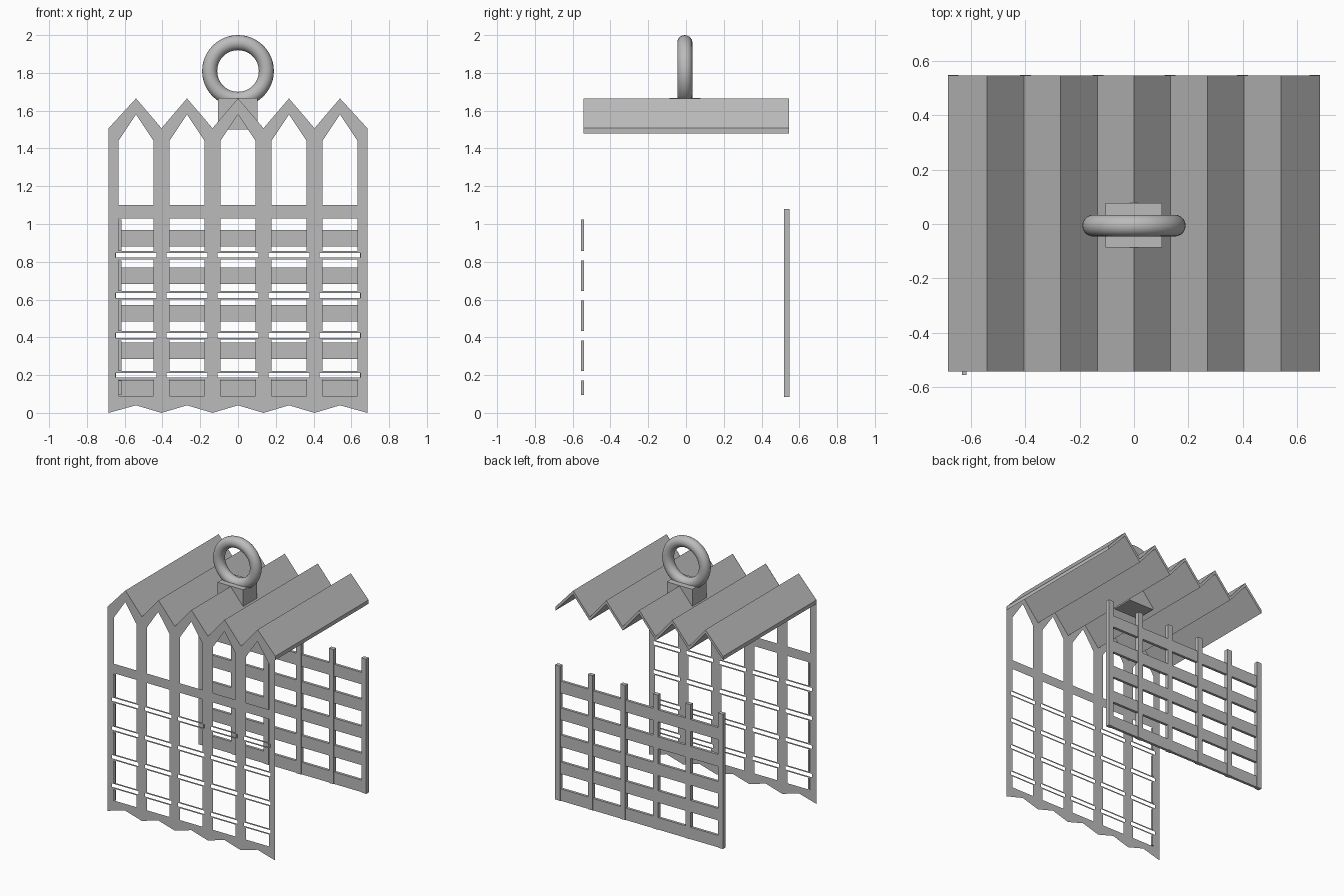
import bpy, bmesh

if "Cube" in bpy.data.objects:
    bpy.data.objects.remove(bpy.data.objects["Cube"], do_unlink=True)

GREY = (0.5, 0.5, 0.5, 1.0)
mat = bpy.data.materials.new("plain grey")
mat.use_nodes = True
mat.diffuse_color = GREY
mat.node_tree.nodes["Principled BSDF"].inputs["Base Color"].default_value = GREY

PITCH = 0.27
PEAK, VALLEY = 1.665, 1.507
SIDE = 0.685
FRONT_Y = -0.545
BARS = [0.2, 0.41, 0.622, 0.835]
BAYS = [i * PITCH for i in range(-2, 3)]


def finish(name, bm):
    bmesh.ops.remove_doubles(bm, verts=bm.verts, dist=0.0001)
    mesh = bpy.data.meshes.new(name)
    bm.to_mesh(mesh)
    bm.free()
    mesh.materials.append(mat)
    obj = bpy.data.objects.new(name, mesh)
    bpy.context.collection.objects.link(obj)
    return obj


def face(bm, points, y):
    """Flat polygon in the xz plane, turned to face the front."""
    f = bm.faces.new([bm.verts.new((x, y, z)) for x, z in points])
    f.normal_update()
    if f.normal.y > 0:
        f.normal_flip()
    return f


def rect(bm, x0, x1, z0, z1, y):
    face(bm, [(x0, z0), (x1, z0), (x1, z1), (x0, z1)], y)


def box(bm, x0, x1, y0, y1, z0, z1):
    made = bmesh.ops.create_cube(bm, size=1)["verts"]
    for v in made:
        v.co = ((x0 + x1) / 2 + v.co.x * (x1 - x0),
                (y0 + y1) / 2 + v.co.y * (y1 - y0),
                (z0 + z1) / 2 + v.co.z * (z1 - z0))


# Front wall: five mirrored bays with pointed windows and slotted rails
bm = bmesh.new()
W = 0.093
RIM, SLOT, NOTCH = 0.0225, 0.0125, 0.015
for c in BAYS:
    for s in (-1, 1):
        outer = abs(c + s * PITCH / 2) > 2.2 * PITCH
        h = SIDE - abs(c) if outer else PITCH / 2

        def half(points):
            face(bm, [(c + s * x, z) for x, z in points], FRONT_Y)

        half([(h, 1.1), (h, VALLEY), (0, PEAK), (0, 1.58), (W, 1.44), (W, 1.1)])
        half([(0, 1.03), (h, 1.03), (h, 1.1), (0, 1.1)])
        half([(0, 0.04), (h, 0), (h, 0.09), (0, 0.09)])
        low = 0.09
        for z in BARS + [None]:
            top = 1.03 if z is None else z - SLOT
            half([(W, low), (h, low), (h, top), (W, top)])
            if z is not None:
                low = z + SLOT
                half([(W + NOTCH, top), (h, top), (h, low), (W + NOTCH, low)])
    for z in BARS:
        rect(bm, c - W, c + W, z - RIM, z - SLOT, FRONT_Y)
        rect(bm, c - W, c + W, z + SLOT, z + RIM, FRONT_Y)
finish("front_wall", bm)

# Short reveal strips beside the end column of windows
bm = bmesh.new()
bottoms = [0.095] + [z + RIM for z in BARS]
tops = [z - RIM - 0.005 for z in BARS] + [1.025]
for z0, z1 in zip(bottoms, tops):
    box(bm, -0.632, -0.617, -0.555, -0.54, z0, z1)
finish("window_reveals", bm)

# Pleated roof: zigzag sheet with thickness
bm = bmesh.new()
line = [(-SIDE, VALLEY)]
for c in BAYS:
    line.append((c, PEAK))
    line.append((SIDE if c == BAYS[-1] else c + PITCH / 2, VALLEY))
DROP = 0.028
for (xa, za), (xb, zb) in zip(line, line[1:]):
    face(bm, [(xa, za), (xb, zb), (xb, zb - DROP), (xa, za - DROP)], -0.543)
bmesh.ops.remove_doubles(bm, verts=bm.verts, dist=0.0001)
ext = bmesh.ops.extrude_face_region(bm, geom=bm.faces[:], use_keep_orig=True)
for v in ext["geom"]:
    if isinstance(v, bmesh.types.BMVert):
        v.co.y = 0.546
bmesh.ops.recalc_face_normals(bm, faces=bm.faces[:])
finish("pleated_roof", bm)

# Back fence posts
bm = bmesh.new()
for i in range(6):
    x = (i - 2.5) * (2 * SIDE - 0.04) / 5
    box(bm, x - 0.02, x + 0.02, 0.518, 0.548, 0.085, 1.08)
finish("back_posts", bm)

# Back fence slats
bm = bmesh.new()
for i in range(5):
    z = 0.085 + i * 0.199
    box(bm, -SIDE + 0.01, SIDE - 0.01, 0.524, 0.544, z, z + 0.088)
finish("back_slats", bm)

# Block under the lifting ring
bm = bmesh.new()
box(bm, -0.105, 0.103, -0.087, 0.077, 1.5, PEAK + 0.003)
finish("ring_block", bm)

# Lifting ring
bpy.ops.mesh.primitive_torus_add(
    major_segments=48, minor_segments=20, major_radius=0.15, minor_radius=0.04,
    location=(0, -0.006, 1.81), rotation=(1.5708, 0, 0))
ring = bpy.context.object
ring.name = "lifting_ring"
ring.data.materials.append(mat)
bpy.ops.object.shade_smooth_by_angle()
